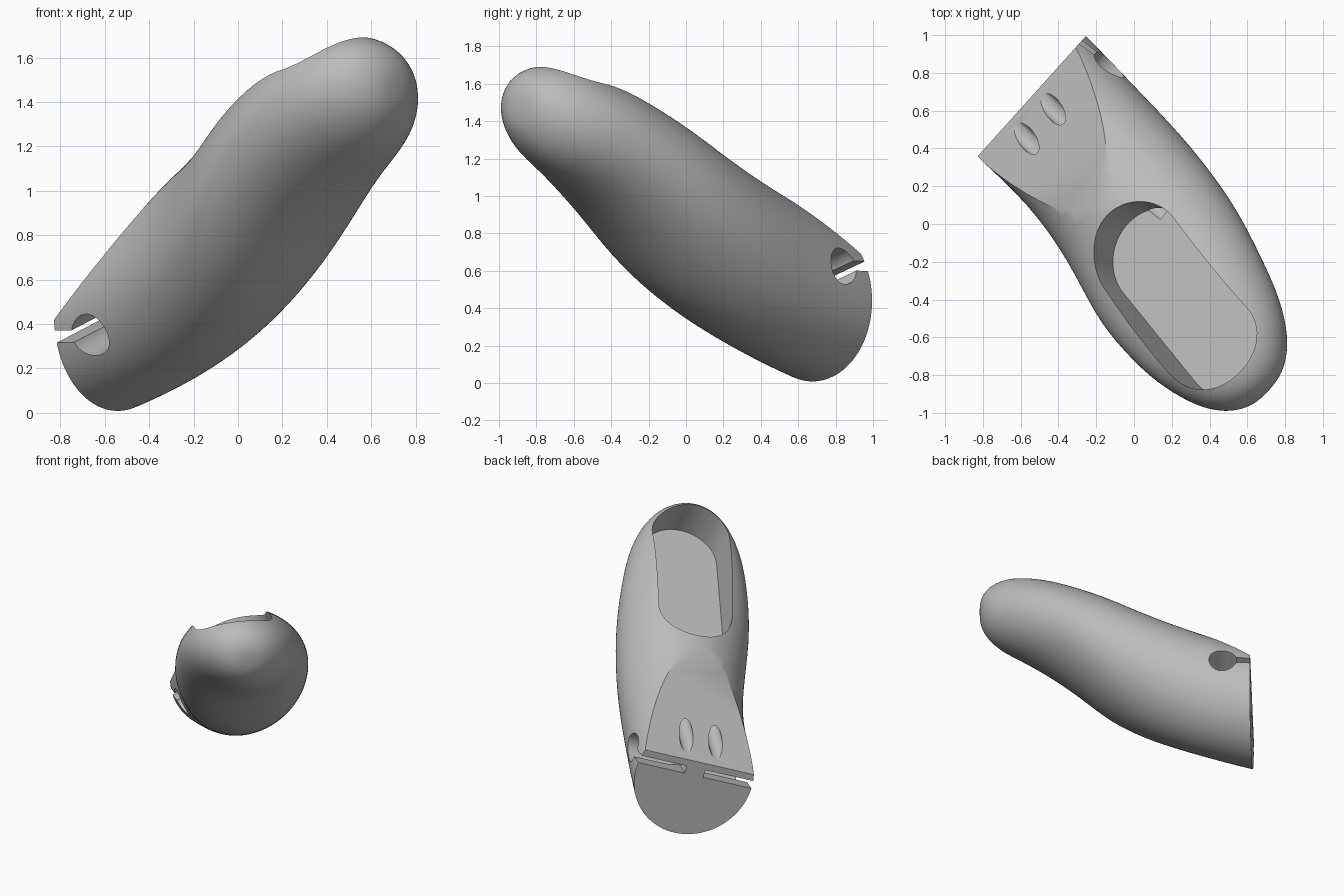
import bpy, bmesh, math
from mathutils import Matrix, Vector

cube = bpy.data.objects.get("Cube")
if cube:
    bpy.data.objects.remove(cube, do_unlink=True)

grey = bpy.data.materials.new("plain grey")
grey.use_nodes = True
grey.diffuse_color = (0.5, 0.5, 0.5, 1)
grey.node_tree.nodes["Principled BSDF"].inputs["Base Color"].default_value = grey.diffuse_color


def heading(deg):
    """Horizontal along and across directions for a compass angle."""
    a = math.radians(deg)
    return Vector((math.cos(a), math.sin(a), 0)), Vector((-math.sin(a), math.cos(a), 0))


def frame(along, across, up, origin):
    m = Matrix((along, across, up)).transposed().to_4x4()
    m.translation = origin
    return m


ALONG, ACROSS = heading(-42)
UP = Vector((0, 0, 1))


def place(s, t, z):
    return ALONG * s + ACROSS * t + UP * z


def finish(name, bm):
    bmesh.ops.recalc_face_normals(bm, faces=bm.faces)
    mesh = bpy.data.meshes.new(name)
    bm.to_mesh(mesh)
    bm.free()
    mesh.materials.append(grey)
    ob = bpy.data.objects.new(name, mesh)
    bpy.context.collection.objects.link(ob)
    return ob


def apply(ob, mod):
    bpy.context.view_layer.objects.active = ob
    bpy.ops.object.modifier_apply(modifier=mod.name)


def cut(ob, cutter):
    cutter.hide_render = True
    mod = ob.modifiers.new("cut", "BOOLEAN")
    mod.operation, mod.solver, mod.object = "DIFFERENCE", "EXACT", cutter
    apply(ob, mod)
    bpy.data.objects.remove(cutter, do_unlink=True)


def box(name, m, low, high):
    bm = bmesh.new()
    bmesh.ops.create_cube(bm, size=1)
    low, high = Vector(low), Vector(high)
    for v in bm.verts:
        v.co = m @ ((low + high) / 2 + v.co * (high - low))
    return finish(name, bm)


def rod(name, start, end, radius):
    bm = bmesh.new()
    axis = end - start
    m = Matrix.Translation((start + end) / 2) @ axis.to_track_quat("Z", "Y").to_matrix().to_4x4()
    bmesh.ops.create_cone(bm, cap_ends=True, segments=40, radius1=radius, radius2=radius,
                          depth=axis.length, matrix=m)
    return finish(name, bm)


# Fingertip body: station, side centre, height centre, half width, half height, skew
SECTIONS = [
    (-1.1, .15, .36, .43, .42, 0), (-.86, .14, .435, .435, .435, 0),
    (-.48, .125, .577, .42, .45, 0), (-.12, .07, .75, .45, .455, 0),
    (.17, -.015, .955, .485, .455, -.012), (.38, -.06, 1.124, .475, .41, -.025),
    (.6, -.11, 1.28, .44, .36, -.022), (.81, -.14, 1.383, .38, .315, -.018),
    (.95, -.16, 1.425, .31, .275, -.012), (1.05, -.17, 1.45, .225, .205, -.006),
    (1.105, -.175, 1.46, .13, .12, 0), (1.12, -.175, 1.46, .05, .045, 0),
]
SIDES = 32
bm = bmesh.new()
rings = []
for s, t0, z0, half_w, half_h, skew in SECTIONS:
    shear = skew / half_w
    rest = math.sqrt(half_h ** 2 - shear ** 2)
    ring = []
    for i in range(SIDES):
        a = math.tau * i / SIDES
        ring.append(bm.verts.new(place(s, t0 + half_w * math.cos(a),
                                       z0 + shear * math.cos(a) + rest * math.sin(a))))
    rings.append(ring)
for r0, r1 in zip(rings, rings[1:]):
    for i in range(SIDES):
        j = (i + 1) % SIDES
        bm.faces.new((r0[i], r0[j], r1[j], r1[i]))
bm.faces.new(rings[0])
bm.faces.new(rings[-1])
body = finish("fingertip_body", bm)
sub = body.modifiers.new("smooth", "SUBSURF")
sub.levels = sub.render_levels = 2
apply(body, sub)

# Square-cut base
BASE = -.855
cut(body, box("base_cutter", frame(ALONG, ACROSS, UP, Vector()), (-2, -2, -1), (BASE, 2, 2)))

# Sloping flat on top of the base
ROLL, EDGE = .35, .52
normal = place(-1, -ROLL, 1).normalized()
slope = place(1, 0, 1).normalized()
side = normal.cross(slope)
cut(body, box("flat_cutter", frame(slope, side, normal, place(BASE, 0, EDGE)),
              (-1, -1.5, 0), (1.6, 1.5, 1.5)))

# Recessed stadium-shaped nail bed
h, k = heading(-51)
tilt, roll = math.radians(24), math.radians(15)
e1 = h * math.cos(tilt) + UP * math.sin(tilt)
lift = UP * math.cos(tilt) - h * math.sin(tilt)
e2 = k * math.cos(roll) + lift * math.sin(roll)
e3 = lift * math.cos(roll) - k * math.sin(roll)
nail = frame(e1, e2, e3, h * .525 - k * .015 + UP * 1.2)
HALF, R, STEPS = .6, .268, 32
bm = bmesh.new()
outline = []
for end in (1, -1):
    for i in range(STEPS + 1):
        a = math.pi * (i / STEPS - .5)
        outline.append(bm.verts.new(nail @ Vector((end * (HALF - R + R * math.cos(a)),
                                                   end * R * math.sin(a), 0))))
floor = bm.faces.new(outline)
top = bmesh.ops.extrude_face_region(bm, geom=[floor])["geom"]
bmesh.ops.translate(bm, vec=e3 * .9, verts=[v for v in top if isinstance(v, bmesh.types.BMVert)])
cut(body, finish("nail_cutter", bm))

# Twin tunnels from the flat to the nail bed
for t in (-.04, .17):
    z = EDGE + ROLL * t + .125
    cut(body, rod("tunnel_cutter", place(-.93, t, z - .07), place(.1, t - .02, z + .3), .052))

# Side slits, each ending in a round bore
rolled = place(0, 1, ROLL).normalized()
slit_frame = frame(ALONG, rolled, ALONG.cross(rolled), place(0, 0, EDGE - .08))
for inner, outer in ((.07, -.8), (.21, 1.1)):
    low, high = sorted((inner, outer))
    cut(body, box("slit_cutter", slit_frame, (-1, low, -.028), (-.66, high, .028)))
    cut(body, rod("bore_cutter", slit_frame @ Vector((-.66, inner, 0)),
                  slit_frame @ Vector((-.66, outer, 0)), .1))

# Smooth skin with crisp cut edges
bpy.ops.object.select_all(action="DESELECT")
body.select_set(True)
bpy.context.view_layer.objects.active = body
bpy.ops.object.shade_smooth_by_angle(angle=math.radians(30))
